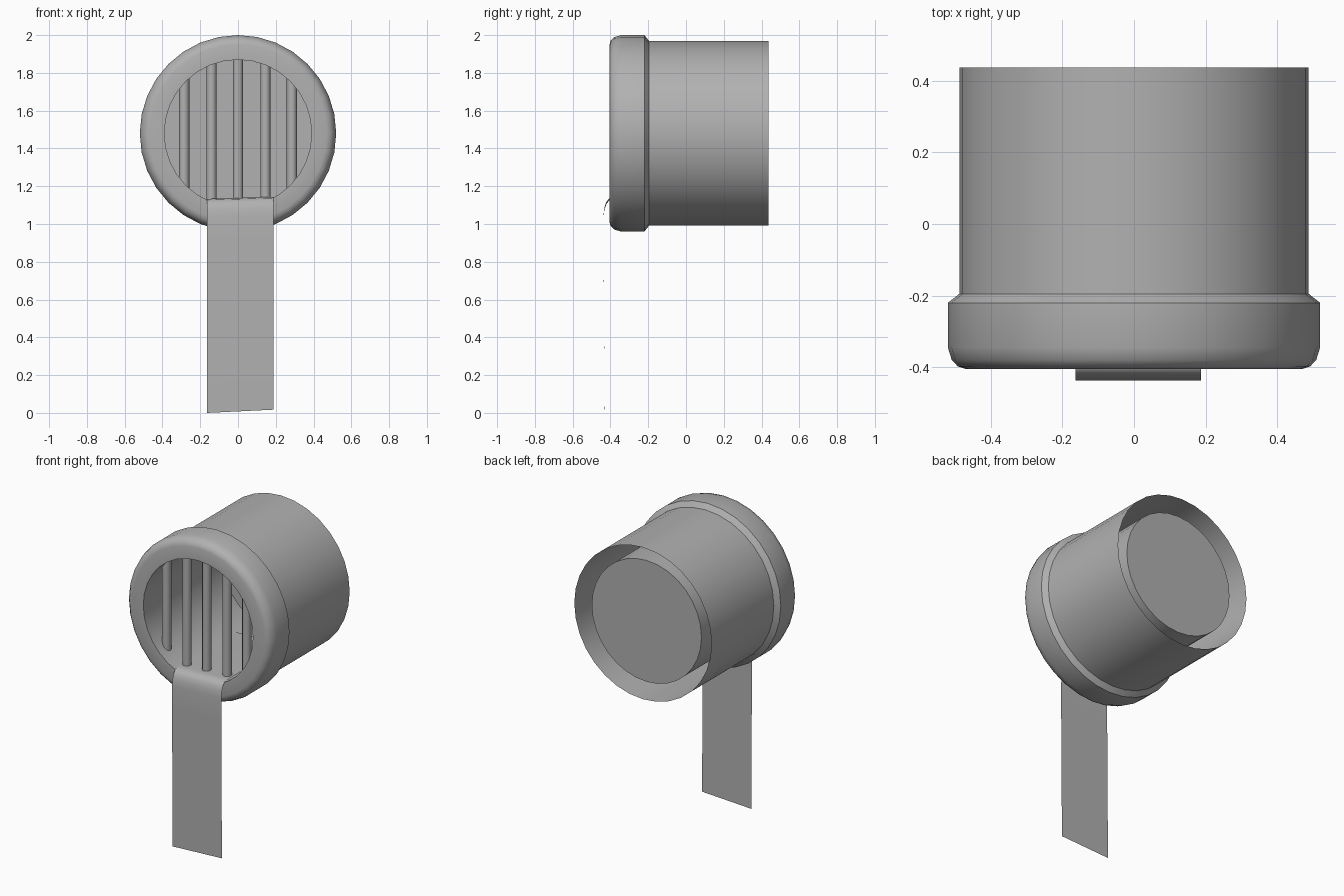
import bpy, bmesh, math

if "Cube" in bpy.data.objects:
    bpy.data.objects.remove(bpy.data.objects["Cube"])

CZ = 1.48      # height of the pipe axis
SIDES = 32

grey = bpy.data.materials.new("dark_grey")
grey.diffuse_color = (0.44, 0.44, 0.44, 1)
grey.use_nodes = True
grey.node_tree.nodes["Principled BSDF"].inputs["Base Color"].default_value = grey.diffuse_color


def make_object(name, bm, smooth_angle=30):
    mesh = bpy.data.meshes.new(name)
    bm.to_mesh(mesh)
    bm.free()
    mesh.materials.append(grey)
    ob = bpy.data.objects.new(name, mesh)
    bpy.context.collection.objects.link(ob)
    bpy.ops.object.select_all(action='DESELECT')
    ob.select_set(True)
    bpy.context.view_layer.objects.active = ob
    bpy.ops.object.shade_smooth_by_angle(angle=math.radians(smooth_angle))
    return ob


def lathe(name, profile, cap_first=False):
    """Revolve (radius, y) points around the pipe axis."""
    bm = bmesh.new()
    rings = []
    for r, y in profile:
        rings.append([bm.verts.new((r * math.sin(2 * math.pi * i / SIDES), y,
                                    CZ + r * math.cos(2 * math.pi * i / SIDES)))
                      for i in range(SIDES)])
    for a, b in zip(rings, rings[1:]):
        for i in range(SIDES):
            j = (i + 1) % SIDES
            bm.faces.new((a[i], b[i], b[j], a[j]))
    if cap_first:
        bm.faces.new(rings[0])
    bmesh.ops.recalc_face_normals(bm, faces=bm.faces)
    return make_object(name, bm)


# Pipe shell: capped inner bore, rounded front collar, open outer sleeve
lathe("drain_pipe", [(0.39, 0.40), (0.39, -0.405), (0.47, -0.405), (0.492, -0.398),
                     (0.509, -0.380), (0.52, -0.345), (0.52, -0.22), (0.488, -0.195),
                     (0.488, 0.437)], cap_first=True)

# Vertical grate bars, ends set into the bore wall
for n, x in enumerate((-0.285, -0.14, 0.0, 0.145, 0.285)):
    half = math.sqrt(0.39 ** 2 - (abs(x) - 0.027 if x else 0) ** 2) + 0.008
    bm = bmesh.new()
    bmesh.ops.create_cone(bm, cap_ends=True, segments=12, radius1=0.027,
                          radius2=0.027, depth=2 * half)
    for v in bm.verts:
        v.co.x += x
        v.co.y -= 0.317
        v.co.z += CZ
    make_object(f"grate_bar_{n + 1}", bm, 40)

# Water sheet: runs along the bore, folds over the lip and falls
path = [(0.21, 1.138), (-0.36, 1.138), (-0.405, 1.132), (-0.422, 1.11), (-0.432, 1.08),
        (-0.437, 1.04), (-0.437, 0.90), (-0.435, 0.64), (-0.433, 0.37), (-0.43, 0.0)]
bm = bmesh.new()
rows = [(bm.verts.new((-0.163, y, z if z == 0 else z - 0.005)),
         bm.verts.new((0.187, y, z + (0.017 if z == 0 else 0.006)))) for y, z in path]
for a, b in zip(rows, rows[1:]):
    bm.faces.new((a[0], b[0], b[1], a[1]))
make_object("water_sheet", bm, 45)
